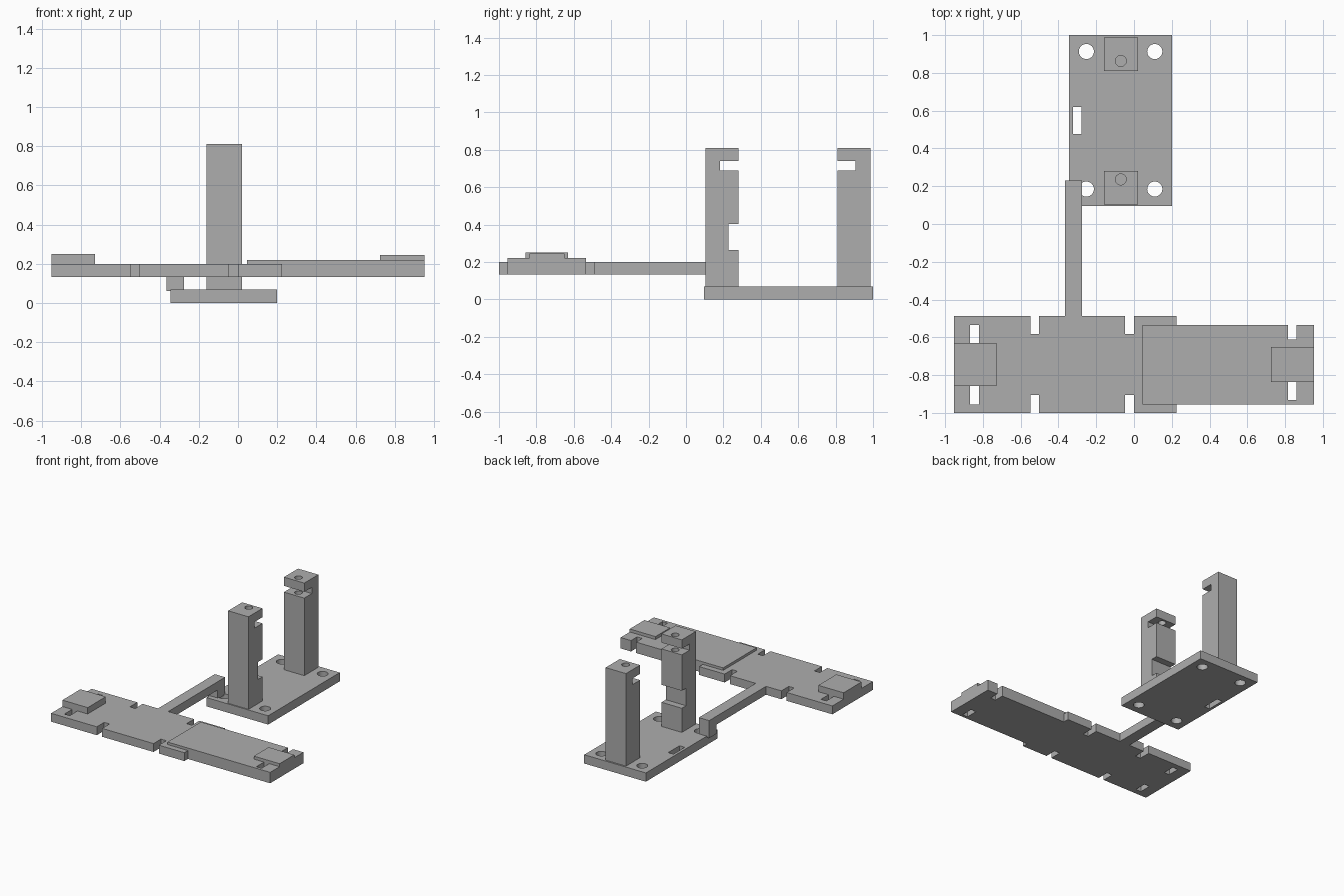
import bpy

cube = bpy.data.objects.get("Cube")
if cube:
    bpy.data.objects.remove(cube, do_unlink=True)

gray = bpy.data.materials.new("matte_gray")
gray.use_nodes = True
gray.diffuse_color = (0.42, 0.42, 0.42, 1)
gray.node_tree.nodes["Principled BSDF"].inputs["Base Color"].default_value = (0.42, 0.42, 0.42, 1)


def box(name, x, y, z):
    """Box from (min, max) pairs on each axis."""
    bpy.ops.mesh.primitive_cube_add(size=1)
    ob = bpy.context.object
    ob.name = name
    for v in ob.data.vertices:
        v.co = [a[0] if c < 0 else a[1] for c, a in zip(v.co, (x, y, z))]
    ob.data.materials.append(gray)
    return ob


def drill(x, y, z, radius):
    """Vertical round cutter."""
    bpy.ops.mesh.primitive_cylinder_add(
        vertices=32, radius=radius, depth=z[1] - z[0], location=(x, y, sum(z) / 2))
    ob = bpy.context.object
    ob.data.materials.append(gray)
    return ob


def combine(ob, tool, operation="DIFFERENCE"):
    """Apply a boolean and discard the tool object."""
    mod = ob.modifiers.new("boolean", "BOOLEAN")
    mod.operation, mod.solver, mod.object = operation, "EXACT", tool
    tool.hide_render = True
    bpy.context.view_layer.objects.active = ob
    bpy.ops.object.modifier_apply(modifier=mod.name)
    bpy.data.objects.remove(tool, do_unlink=True)


THROUGH = (-0.1, 0.5)

# Base plate with corner holes and a side slot
base = box("base_plate", (-0.345, 0.2), (0.095, 1), (0, 0.07))
for x in (-0.252, 0.11):
    for y in (0.185, 0.913):
        combine(base, drill(x, y, THROUGH, 0.04))
combine(base, box("slot", (-0.323, -0.277), (0.477, 0.62), THROUGH))

# Two posts with facing notches and screw holes
TOWER_X, CUT_X = (-0.16, 0.02), (-0.3, 0.2)
front_post = box("front_post", TOWER_X, (0.104, 0.281), (0.07, 0.81))
combine(front_post, box("notch", CUT_X, (0.183, 0.4), (0.69, 0.74)))
combine(front_post, box("recess", CUT_X, (0.227, 0.4), (0.263, 0.403)))
back_post = box("back_post", TOWER_X, (0.809, 0.987), (0.07, 0.81))
combine(back_post, box("notch", CUT_X, (0.7, 0.905), (0.69, 0.74)))
for post, y in ((front_post, 0.236), (back_post, 0.863)):
    combine(post, drill(-0.07, y, (0.55, 0.9), 0.029))

# Long board: wide left half and narrower, thicker right half
board = box("long_board", (-0.953, 0.225), (-1, -0.488), (0.133, 0.2))
combine(board, box("right_half", (0.045, 0.953), (-0.955, -0.534), (0.133, 0.22)), "UNION")

# Edge notches on both long sides
for x in ((-0.549, -0.502), (-0.047, 0.0)):
    for y in ((-1.2, -0.906), (-0.582, -0.3)):
        combine(board, box("edge_notch", x, y, THROUGH))

# Slots near both ends
for x, y in (((-0.867, -0.82), (-0.955, -0.858)), ((-0.867, -0.82), (-0.63, -0.534)),
             ((0.815, 0.861), (-0.932, -0.836)), ((0.815, 0.861), (-0.612, -0.3))):
    combine(board, box("end_slot", x, y, THROUGH))

# Raised end pads
combine(board, box("left_pad", (-0.953, -0.729), (-0.858, -0.63), (0.2, 0.251)), "UNION")
combine(board, box("right_pad", (0.725, 0.953), (-0.836, -0.65), (0.22, 0.244)), "UNION")

# Connecting arm with a downward hook at its far end
arm = box("connecting_arm", (-0.366, -0.275), (-0.488, 0.23), (0.133, 0.2))
combine(arm, box("hook", (-0.366, -0.275), (0.135, 0.23), (0.06, 0.18)), "UNION")

# Soft shading on the round holes only
for ob in (base, front_post, back_post):
    bpy.ops.object.select_all(action="DESELECT")
    ob.select_set(True)
    bpy.context.view_layer.objects.active = ob
    bpy.ops.object.shade_smooth_by_angle(angle=0.5)
